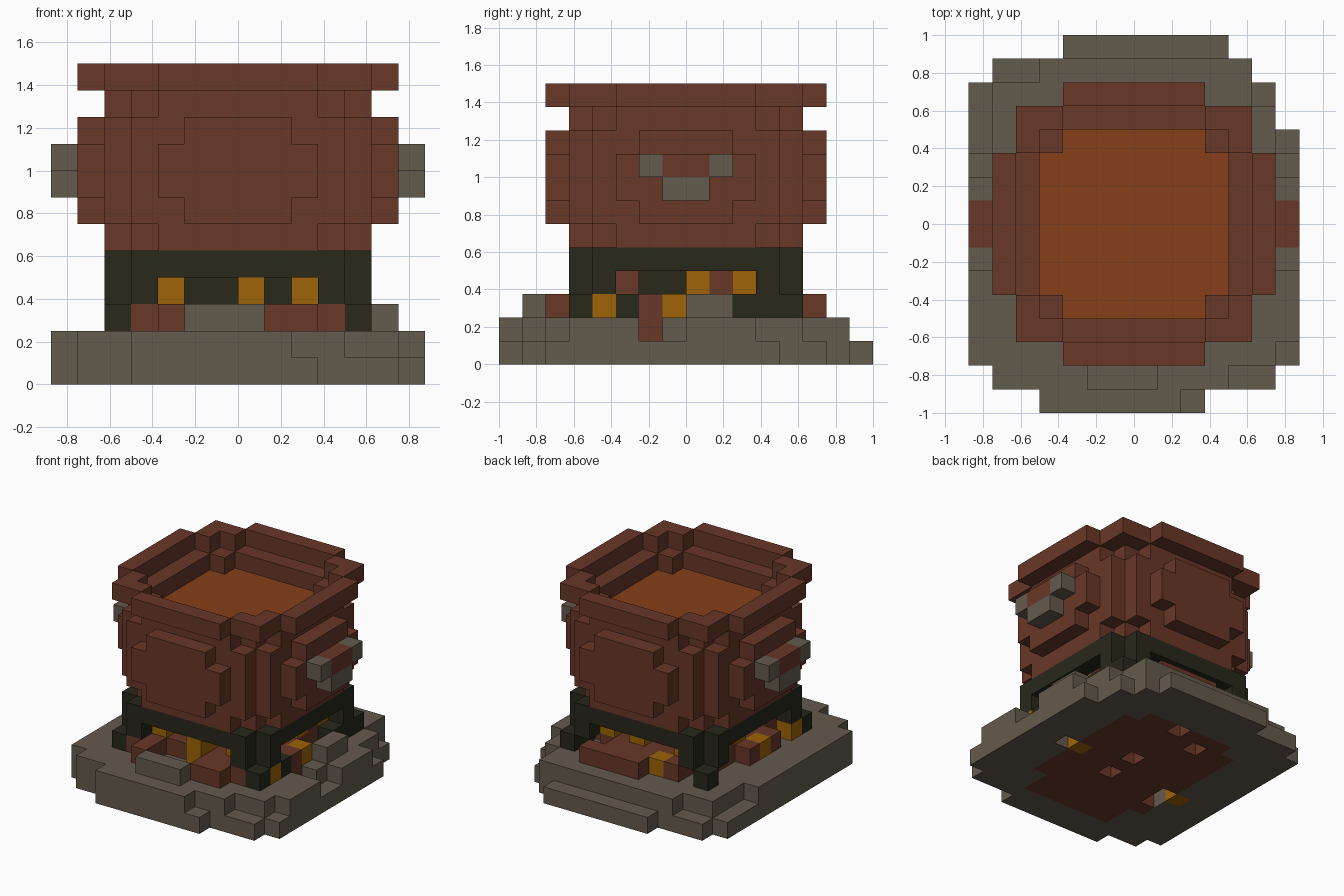
import bpy
import bmesh
import math

cube = bpy.data.objects.get("Cube")
if cube:
    bpy.data.objects.remove(cube, do_unlink=True)

UNIT = 0.125
cells = {}


def make_material(name, rgb):
    mat = bpy.data.materials.new(name)
    mat.use_nodes = True
    mat.diffuse_color = (*rgb, 1)
    bsdf = next(n for n in mat.node_tree.nodes if n.type == 'BSDF_PRINCIPLED')
    bsdf.inputs["Base Color"].default_value = (*rgb, 1)
    bsdf.inputs["Roughness"].default_value = 0.9
    return mat


brown = make_material("clay brown", (.138, .038, .021))
stone = make_material("stone grey", (.127, .103, .074))
iron = make_material("dark iron", (.021, .021, .011))
broth = make_material("broth orange", (.235, .050, .009))
ember = make_material("ember yellow", (.34, .126, .002))

PARTS = {
    "ground_stones": stone, "fire_logs": brown, "embers": ember,
    "iron_stand": iron, "pot": brown, "pot_rim": brown, "soup": broth,
    "handles": stone, "handle_grips": brown,
}


def block(part, x, y, z):
    """Fill a range of unit blocks, or carve it when part is None."""
    for i in range(*x):
        for j in range(*y):
            for k in range(*z):
                if part:
                    cells[i, j, k] = part
                else:
                    cells.pop((i, j, k), None)


def single(part, x, y, z):
    block(part, (x, x + 1), (y, y + 1), z)


def layer(part, z, *sizes):
    """Stack centred rectangles, given as half sizes, into a stepped round."""
    for hx, hy in sizes:
        block(part, (-hx, hx), (-hy, hy), z)


# Stone hearth: lower slab
low, mid, top, upper = (0, 1), (1, 2), (2, 3), (3, 4)
for x, y in [((-7, 7), (-6, 4)), ((-7, 6), (4, 6)), ((-6, 5), (6, 7)),
             ((-3, 4), (7, 8)), ((-6, 6), (-7, -6)), ((-4, 3), (-8, -7))]:
    block("ground_stones", x, y, low)

# Stone hearth: upper slab, notched for the side log
for x, y in [((-6, 6), (-6, 5)), ((-6, 5), (5, 6)), ((-4, 5), (6, 7)),
             ((-6, 4), (-7, -6)), ((-4, 2), (-8, -7)),
             ((-7, -6), (-6, 3)), ((6, 7), (0, 3)), ((6, 7), (-5, -2))]:
    block("ground_stones", x, y, mid)
block(None, (5, 7), (-2, -1), mid)

# Loose stones around the fire
block("ground_stones", (-2, 1), (-7, -6), top)
block("ground_stones", (5, 6), (0, 2), top)

# Log bed, open to the underside
layer("fire_logs", low, (4, 4))
block("fire_logs", (-3, 3), (-6, 5), low)
layer("fire_logs", mid, (4, 3), (3, 4))
layer("fire_logs", top, (4, 3), (3, 4))

# Logs poking out between the legs
for x, y in [((-4, -2), (-5, -4)), ((-3, -2), (-6, -5)),
             ((1, 4), (-5, -4)), ((1, 3), (-6, -5)),
             ((-1, 3), (5, 6)), ((-3, 2), (4, 5)),
             ((-5, -4), (-2, 1))]:
    block("fire_logs", x, y, top)
block("fire_logs", (3, 5), (-2, -1), (1, 3))
for x, y in [(3, -3), (3, 1), (-4, -3), (-4, 1)]:
    single("fire_logs", x, y, upper)

# Iron stand: core, band, corner brackets and feet
layer("iron_stand", upper, (3, 3))
layer("iron_stand", (4, 5), (5, 4), (4, 5))
for sx in (-1, 1):
    for sy in (-1, 1):
        bx, by = (-5 if sx < 0 else 3), (-5 if sy < 0 else 3)
        cx, cy = (-5 if sx < 0 else 4), (-5 if sy < 0 else 4)
        block("iron_stand", (bx, bx + 2), (by, by + 2), upper)
        single(None, cx, cy, upper)
        single("iron_stand", cx, cy, top)
block("iron_stand", (4, 5), (2, 4), top)
single("iron_stand", 4, -3, top)

# Embers glowing between the logs
for x in (-3, 0, 2):
    for y in (-4, 3):
        single("embers", x, y, upper)
for y in (0, 2):
    for x in (-4, 3):
        single("embers", x, y, upper)
for y in (-4, -1):
    for x in (-5, 4):
        single("embers", x, y, top)
single("embers", 0, -5, (2, 4))
single("embers", -2, 4, top)

# Gaps in the underside, two of them beside embers
for x, y in [(4, -1), (-4, -2), (-4, -3), (0, 4), (-2, 3), (0, -2), (0, 0)]:
    single(None, x, y, low)
single("embers", 3, -1, low)
single("embers", -5, -2, low)

# Pot body: narrow foot and neck, wider belly
layer("pot", (5, 11), (5, 3), (3, 5), (4, 4))
layer("pot", (6, 10), (5, 4), (4, 5))

# Stepped bulges on all four sides
for half, z in ((2, (6, 10)), (3, (7, 9))):
    layer("pot", z, (6, half), (half, 6))

# Rim and hollow mouth
rim = (11, 12)
layer("pot_rim", rim, (6, 3), (3, 6), (5, 5))
layer(None, rim, (5, 3), (3, 5), (4, 4))
layer(None, (10, 11), (4, 3), (3, 4))
layer("soup", (9, 10), (4, 3), (3, 4))

# Side handles
for x in (-7, 6):
    side = (x, x + 1)
    block("handles", side, (-1, 1), (7, 8))
    block("handles", side, (-2, 2), (8, 9))
    block("handle_grips", side, (-1, 1), (8, 9))


# Turn the blocks into one clean outer shell for each part
def build_part(name, mat):
    bm = bmesh.new()
    for cell, part in cells.items():
        if part != name:
            continue
        for a in range(3):
            for d in (0, 1):
                near = list(cell)
                near[a] += 2 * d - 1
                if tuple(near) in cells:
                    continue
                b, c = (a + 1) % 3, (a + 2) % 3
                quad = []
                for u, v in ((0, 0), (1, 0), (1, 1), (0, 1)):
                    p = list(cell)
                    p[a] += d
                    p[b] += u
                    p[c] += v
                    quad.append(bm.verts.new([q * UNIT for q in p]))
                bm.faces.new(quad if d else quad[::-1])
    bmesh.ops.remove_doubles(bm, verts=bm.verts[:], dist=UNIT / 100)
    bmesh.ops.dissolve_limit(bm, angle_limit=math.radians(1),
                             verts=bm.verts[:], edges=bm.edges[:])
    mesh = bpy.data.meshes.new(name)
    bm.to_mesh(mesh)
    bm.free()
    mesh.materials.append(mat)
    bpy.context.collection.objects.link(bpy.data.objects.new(name, mesh))


for part_name, material in PARTS.items():
    build_part(part_name, material)
